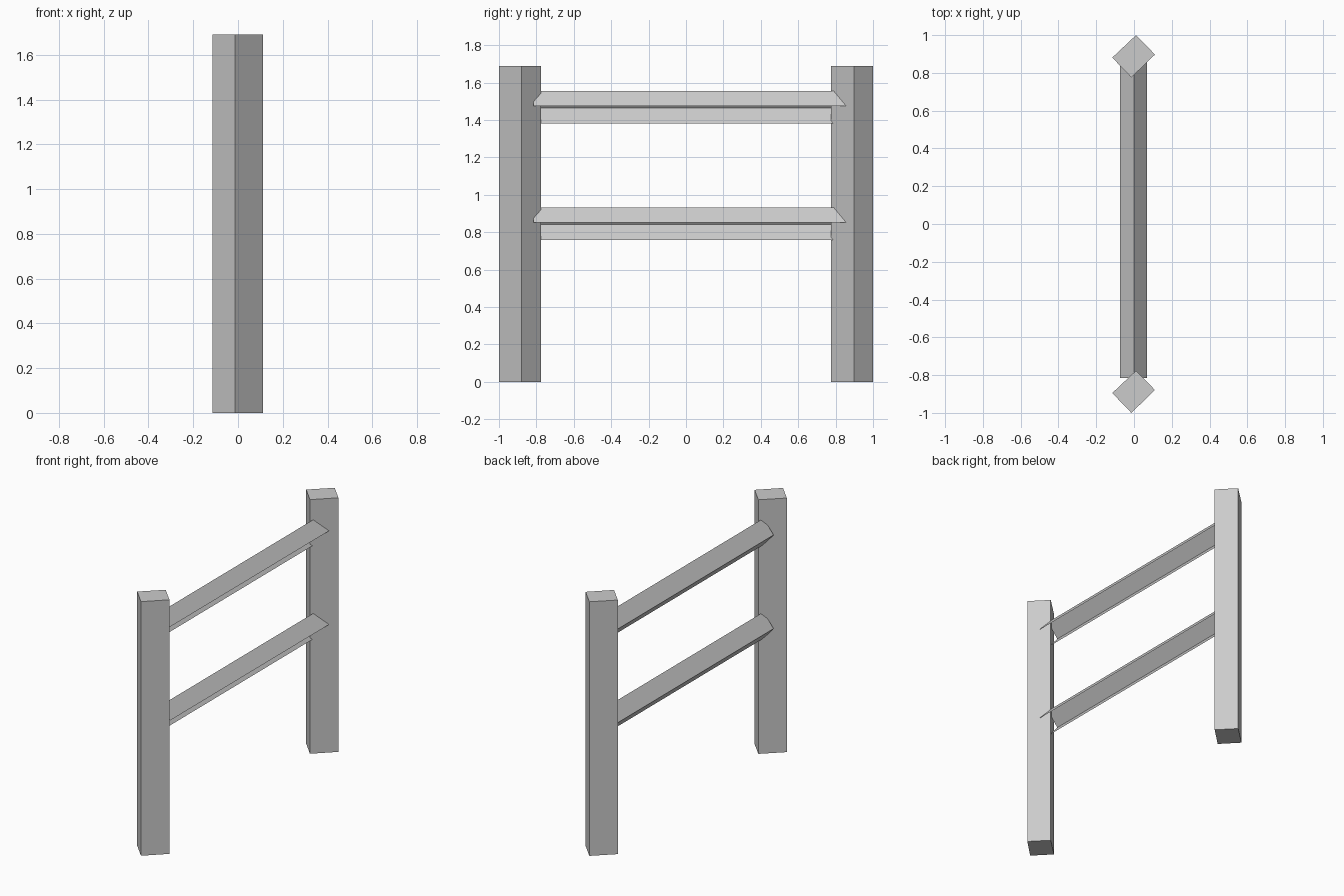
import bpy, bmesh

if "Cube" in bpy.data.objects:
    bpy.data.objects.remove(bpy.data.objects["Cube"])


def make_object(name, bm):
    bmesh.ops.recalc_face_normals(bm, faces=bm.faces)
    mesh = bpy.data.meshes.new(name)
    bm.to_mesh(mesh)
    bm.free()
    obj = bpy.data.objects.new(name, mesh)
    bpy.context.collection.objects.link(obj)
    return obj


# Posts: slightly turned square timbers, closed at both ends
POST = [(0.011, 0.112), (-0.115, -0.007), (-0.014, -0.112), (0.111, 0.009)]


def post(name, y):
    bm = bmesh.new()
    base = bm.faces.new([bm.verts.new((px, y + py, 0)) for px, py in POST])
    ext = bmesh.ops.extrude_face_region(bm, geom=[base], use_keep_orig=True)
    top = [v for v in ext["geom"] if isinstance(v, bmesh.types.BMVert)]
    bmesh.ops.translate(bm, verts=top, vec=(0, 0, 1.69))
    make_object(name, bm)


# Rails: diamond-section shells, open on the lower right side
RAIL = [(0.07, -0.081), (0.0, 0.0), (-0.074, -0.091), (-0.003, -0.173)]


def rail(name, z, y0=-0.815, y1=0.88):
    bm = bmesh.new()
    a = [bm.verts.new((px, y0, z + pz)) for px, pz in RAIL]
    b = [bm.verts.new((px, y1, z + pz)) for px, pz in RAIL]
    for i in range(3):
        bm.faces.new((a[i], a[i + 1], b[i + 1], b[i]))
    make_object(name, bm)


post("front_post", -0.888)
post("back_post", 0.888)
rail("upper_rail", 1.555)
rail("lower_rail", 0.932)
